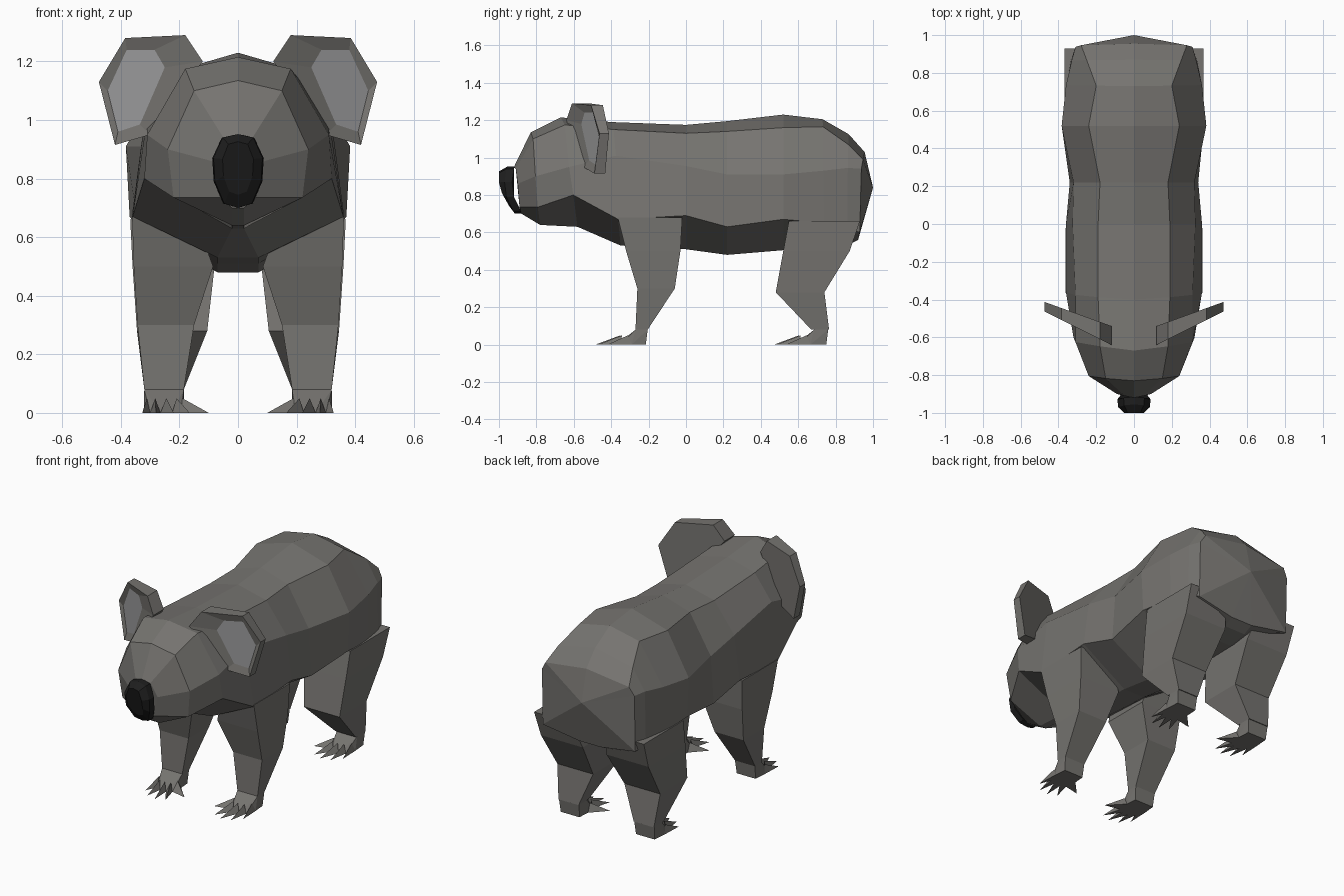
import bpy
import bmesh

cube = bpy.data.objects.get("Cube")
if cube:
    bpy.data.objects.remove(cube, do_unlink=True)


def make_material(name, red, green, blue):
    material = bpy.data.materials.new(name)
    material.use_nodes = True
    colour = (red, green, blue, 1)
    material.diffuse_color = colour
    shader = material.node_tree.nodes["Principled BSDF"]
    shader.inputs["Base Color"].default_value = colour
    shader.inputs["Roughness"].default_value = 0.9
    return material


fur = make_material("grey fur", .18, .174, .162)
ear_skin = make_material("pale ear skin", .33, .33, .335)
nose_skin = make_material("black nose skin", .013, .013, .013)


def finish(bm, name, materials, mirrored=False):
    """Turn a bmesh into a flat shaded object, optionally mirrored across x."""
    bmesh.ops.recalc_face_normals(bm, faces=bm.faces[:])
    mesh = bpy.data.meshes.new(name)
    bm.to_mesh(mesh)
    bm.free()
    for material in materials:
        mesh.materials.append(material)
    obj = bpy.data.objects.new(name, mesh)
    bpy.context.collection.objects.link(obj)
    if mirrored:
        modifier = obj.modifiers.new("Mirror", 'MIRROR')
        modifier.use_axis[0] = True
        modifier.use_mirror_merge = False
    return obj


def loft(bm, rings):
    """Bridge rings of points with quads and close the first and last ring."""
    loops = [[bm.verts.new(point) for point in ring] for ring in rings]
    count = len(loops[0])
    for near, far in zip(loops, loops[1:]):
        for i in range(count):
            j = (i + 1) % count
            bm.faces.new((near[i], near[j], far[j], far[i]))
    first_cap = bm.faces.new(loops[0])
    last_cap = bm.faces.new(loops[-1])
    return first_cap, last_cap


def hull(bm, points):
    """Add the convex hull of a few points."""
    verts = [bm.verts.new(point) for point in points]
    result = bmesh.ops.convex_hull(bm, input=verts)
    spare = [v for v in verts if v.is_valid and not v.link_faces]
    bmesh.ops.delete(bm, geom=spare, context='VERTS')


def symmetric_ring(half):
    """Complete a half outline, given from the top down, on the other side."""
    other_side = [(-x, y, z) for x, y, z in reversed(half) if x > 0]
    return half + other_side


def body_ring(y_top, y_low, top, upper, middle, lower, bottom):
    belly_width = .02 if y_top < -.5 else .07
    outline = [(0, top), upper, middle, lower, (belly_width, bottom)]
    half = []
    for step, (x, z) in enumerate(outline):
        half.append((x, y_top + (y_low - y_top) * step / 4, z))
    return symmetric_ring(half)


# Head and trunk: one loft running from muzzle to rump
head_rings = [
    (-.92, -.88, .95, (.05, .94), (.09, .86), (.06, .735), .70),
    (-.83, -.78, 1.135, (.15, 1.10), (.24, .9), (.22, .735), .64),
    (-.67, -.58, 1.215, (.18, 1.175), (.31, .95), (.32, .8), .63),
]
trunk_rings = [
    (-.40, -.35, 1.19, (.19, 1.15), (.31, 1.01), (.36, .67), .53),
    (0, 0, 1.175, (.19, 1.13), (.325, .955), (.36, .69), .51),
    (.22, .22, 1.195, (.18, 1.14), (.32, .91), (.34, .63), .48),
    (.52, .52, 1.23, (.24, 1.16), (.383, .91), (.37, .67), .505),
    (.73, .74, 1.205, (.2, 1.165), (.36, .93), (.355, .65), .51),
    (.87, .86, 1.125, (.25, 1.07), (.33, .945), (.335, .62), .53),
    (.955, .92, 1.03, (.28, .99), (.31, .94), (.31, .6), .56),
]
bm = bmesh.new()
muzzle_cap, rump_cap = loft(bm, [body_ring(*r) for r in head_rings + trunk_rings])
rump = bmesh.ops.poke(bm, faces=[rump_cap])
rump["verts"][0].co = (0, 1, .84)
finish(bm, "body", [fur])

# Nose: faceted plug with a smaller front
nose_back = [(0, -.915, .952), (.055, -.92, .94), (.088, -.93, .87),
             (.083, -.92, .79), (.05, -.885, .715), (0, -.875, .70)]
nose_mid = [(x * .95, y - .04, z) for x, y, z in nose_back]
nose_front = [(x * .6, -1 + max(0, .83 - z) * .4, .86 + (z - .86) * .72)
              for x, y, z in nose_back]
bm = bmesh.new()
loft(bm, [symmetric_ring(part) for part in (nose_back, nose_mid, nose_front)])
finish(bm, "nose", [nose_skin])

# Ears: slanted thick plates with a shallow pale hollow
ear_outline = [(.12, 1.2), (.18, 1.29), (.385, 1.28),
               (.475, 1.13), (.42, .915), (.3, .95)]
ear_hollow = [(.25, 1.18), (.285, 1.24), (.38, 1.24),
              (.445, 1.1), (.41, .96), (.335, .985)]


def ear_front(x):
    return -.64 + (x - .12) * .5


def ear_back(x):
    return -.54 + (x - .12) * .36


bm = bmesh.new()
back_cap, hollow_cap = loft(bm, [
    [(x, ear_back(x), z) for x, z in ear_outline],
    [(x, ear_front(x), z) for x, z in ear_outline],
    [(x, ear_front(x) + .015, z) for x, z in ear_hollow],
])
hollow_cap.material_index = 1
finish(bm, "ears", [fur, ear_skin], mirrored=True)


# Legs: four sided lofts, each section as height, inner, outer, front, back
def leg(name, sections):
    bm = bmesh.new()
    loft(bm, [[(inner, front, z), (outer, front, z), (outer, back, z), (inner, back, z)]
              for z, inner, outer, front, back in sections])
    finish(bm, name, [fur], mirrored=True)


leg("front_legs", [
    (.68, .15, .362, -.365, -.02),
    (.5, .085, .356, -.32, -.03),
    (.3, .15, .343, -.26, -.06),
    (.08, .185, .32, -.27, -.205),
])
leg("hind_legs", [
    (.66, .12, .368, .55, .93),
    (.5, .08, .36, .52, .875),
    (.28, .105, .345, .48, .74),
    (.08, .185, .32, .67, .765),
])


# Paws: a wedge palm with five splayed pointed toes
toe_tips = [(.1, -.1), (.165, -.19), (.22, -.215), (.28, -.2), (.327, -.15)]
toe_roots = [(.185, -.01), (.195, -.08), (.225, -.1), (.265, -.1), (.3, -.08), (.322, -.02)]


def paw(name, ankle, heel):
    bm = bmesh.new()
    palm = [(x, ankle + y, 0) for x, y in toe_roots]
    palm += [(x, heel, 0) for x in (.19, .315)]
    palm += [(x, y, .08) for x in (.185, .32) for y in (ankle, heel + .01)]
    hull(bm, palm)
    for tip, left, right in zip(toe_tips, toe_roots, toe_roots[1:]):
        knuckle_x = (left[0] + right[0]) / 2
        knuckle_y = (left[1] + right[1]) / 2
        hull(bm, [(tip[0], ankle + tip[1], 0),
                  (left[0], ankle + left[1], 0),
                  (right[0], ankle + right[1], 0),
                  (knuckle_x, ankle + knuckle_y * .8, .05)])
    finish(bm, name, [fur], mirrored=True)


paw("front_paws", -.27, -.215)
paw("hind_paws", .685, .75)
